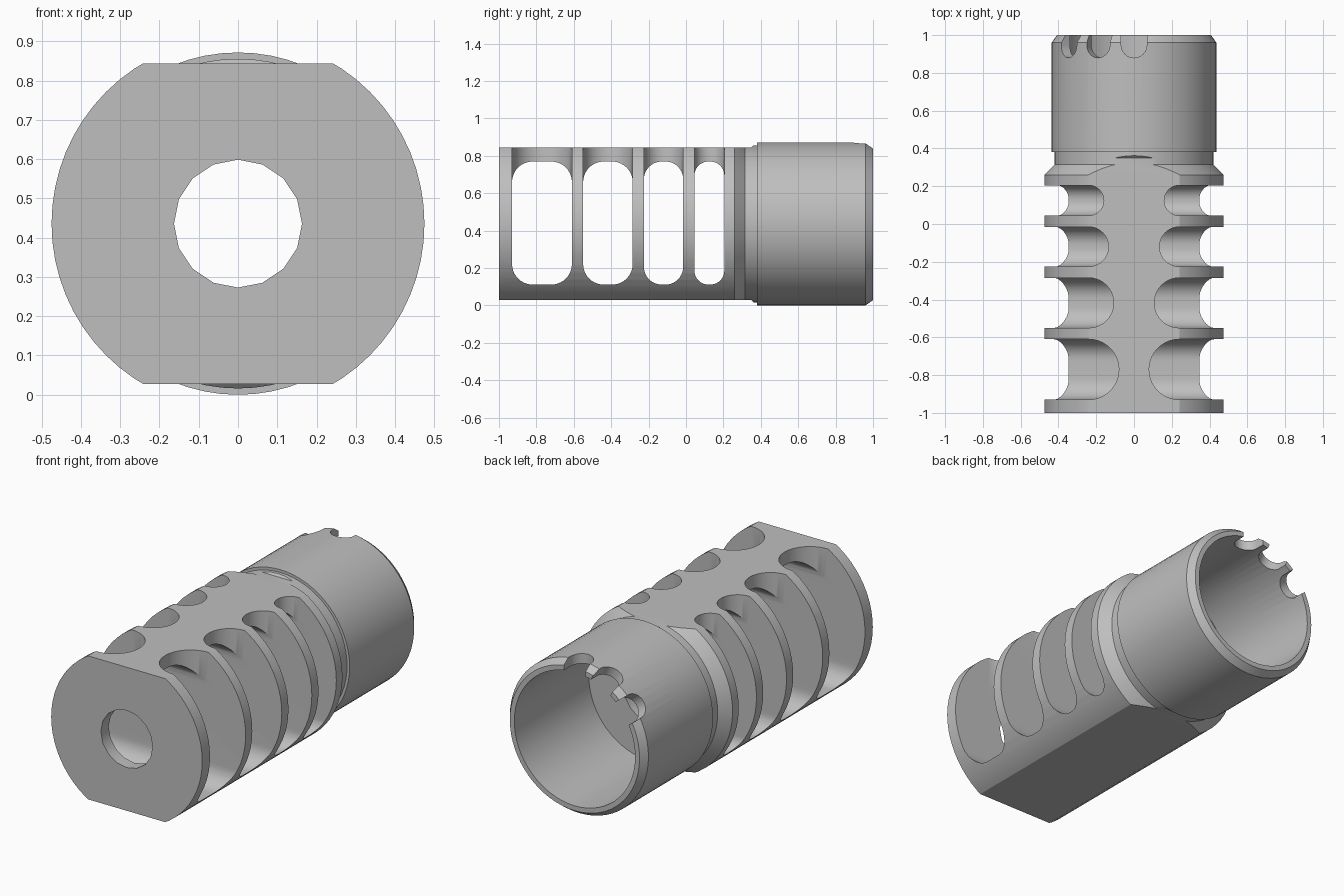
import bpy, bmesh, math
from mathutils import Vector, Matrix

cube = bpy.data.objects.get("Cube")
if cube:
    bpy.data.objects.remove(cube, do_unlink=True)

AXIS_Z = 0.436

steel = bpy.data.materials.new("grey_steel")
steel.use_nodes = True
GREY = (0.52, 0.52, 0.52, 1)
steel.diffuse_color = GREY
steel.node_tree.nodes["Principled BSDF"].inputs["Base Color"].default_value = GREY


def make_object(name, bm):
    bmesh.ops.recalc_face_normals(bm, faces=bm.faces)
    mesh = bpy.data.meshes.new(name)
    bm.to_mesh(mesh)
    bm.free()
    obj = bpy.data.objects.new(name, mesh)
    bpy.context.collection.objects.link(obj)
    mesh.materials.append(steel)
    return obj


def lathe(name, profile, sides):
    """Solid turned around the y axis from (radius, y) points."""
    bm = bmesh.new()
    rings = []
    for r, y in profile:
        angles = [math.tau * i / sides for i in range(sides)]
        rings.append([bm.verts.new((r * math.cos(a), y, r * math.sin(a))) for a in angles])
    for a, b in zip(rings, rings[1:]):
        for i in range(sides):
            j = (i + 1) % sides
            bm.faces.new((a[i], a[j], b[j], b[i]))
    bm.faces.new(rings[0])
    bm.faces.new(rings[-1])
    return make_object(name, bm)


def prism(name, points, direction, matrix=Matrix()):
    """Flat outline pushed along a direction."""
    bm = bmesh.new()
    face = bm.faces.new([bm.verts.new(p) for p in points])
    new = bmesh.ops.extrude_face_region(bm, geom=[face])["geom"]
    moved = [g for g in new if isinstance(g, bmesh.types.BMVert)]
    bmesh.ops.translate(bm, verts=moved, vec=Vector(direction))
    bm.transform(matrix)
    return make_object(name, bm)


def rounded_rect(u0, u1, v0, v1, r, steps=10):
    pts = []
    corners = ((u1 - r, v1 - r), (u0 + r, v1 - r), (u0 + r, v0 + r), (u1 - r, v0 + r))
    for k, (u, v) in enumerate(corners):
        for i in range(steps + 1):
            a = math.pi / 2 * (k + i / steps)
            pts.append((u + r * math.cos(a), v + r * math.sin(a)))
    return pts


def cut(target, cutter):
    cutter.hide_render = True
    mod = target.modifiers.new("cut", 'BOOLEAN')
    mod.operation = 'DIFFERENCE'
    mod.solver = 'EXACT'
    mod.object = cutter
    bpy.context.view_layer.objects.active = target
    bpy.ops.object.modifier_apply(modifier=mod.name)
    bpy.data.objects.remove(cutter, do_unlink=True)


# Turned outer body: wide front, chamfer, groove, rear sleeve
body = lathe("muzzle_brake_body", [
    (0.475, -1), (0.475, 0.26), (0.42, 0.315), (0.42, 0.38),
    (0.436, 0.38), (0.436, 0.96), (0.408, 1)], 64)

# Top and bottom flats with a sloped run-out
flat = [(-1.1, 0.408), (0.35, 0.408), (0.5, 0.558), (0.5, 0.7), (-1.1, 0.7)]
for side in (1, -1):
    cut(body, prism("flat_cutter", [(-0.6, y, side * z) for y, z in flat], (1.2, 0, 0)))

# Central bore and rear socket
cut(body, lathe("bore_cutter", [(0.163, -1.1), (0.163, 0.5)], 16))
cut(body, lathe("socket_cutter", [(0.38, 0.33), (0.38, 1.1)], 64))

# Side ports, each opened upward on both sides: y start, y end, corner radius
ports = [(-0.93, -0.61, 0.11), (-0.55, -0.285, 0.11),
         (-0.225, -0.015, 0.095), (0.045, 0.205, 0.075)]
for y0, y1, r in ports:
    window = rounded_rect(y0, y1, -0.325, 0.333, r)
    cut(body, prism("port_cutter", [(-0.6, y, z) for y, z in window], (1.2, 0, 0)))
    half = (y1 - y0) / 2
    for side in (1, -1):
        slot = [(0.24 - half, 0)]
        arc = [math.pi / 2 * (1 + i / 10) for i in range(21)]
        slot = [(0.24 + half * math.cos(a), (y0 + y1) / 2 + half * math.sin(a)) for a in arc]
        slot[0], slot[-1] = (0.24, y1), (0.24, y0)
        slot += [(0.7, y0), (0.7, y1)]
        cut(body, prism("top_slot_cutter", [(side * x, y, 0) for x, y in slot], (0, 0, 0.7)))

# Indexing notches in the rear rim
notch = rounded_rect(-0.068, 0.068, 0.88, 1.2, 0.068)
for degrees in (0, 26, 53):
    turn = Matrix.Rotation(math.radians(-degrees), 4, 'Y')
    cut(body, prism("notch_cutter", [(x, y, 0.22) for x, y in notch], (0, 0, 0.4), turn))

# Stand on the ground and shade
body.data.transform(Matrix.Translation((0, 0, AXIS_Z)))
bpy.ops.object.select_all(action='DESELECT')
body.select_set(True)
bpy.context.view_layer.objects.active = body
bpy.ops.object.shade_smooth_by_angle(angle=math.radians(30))
